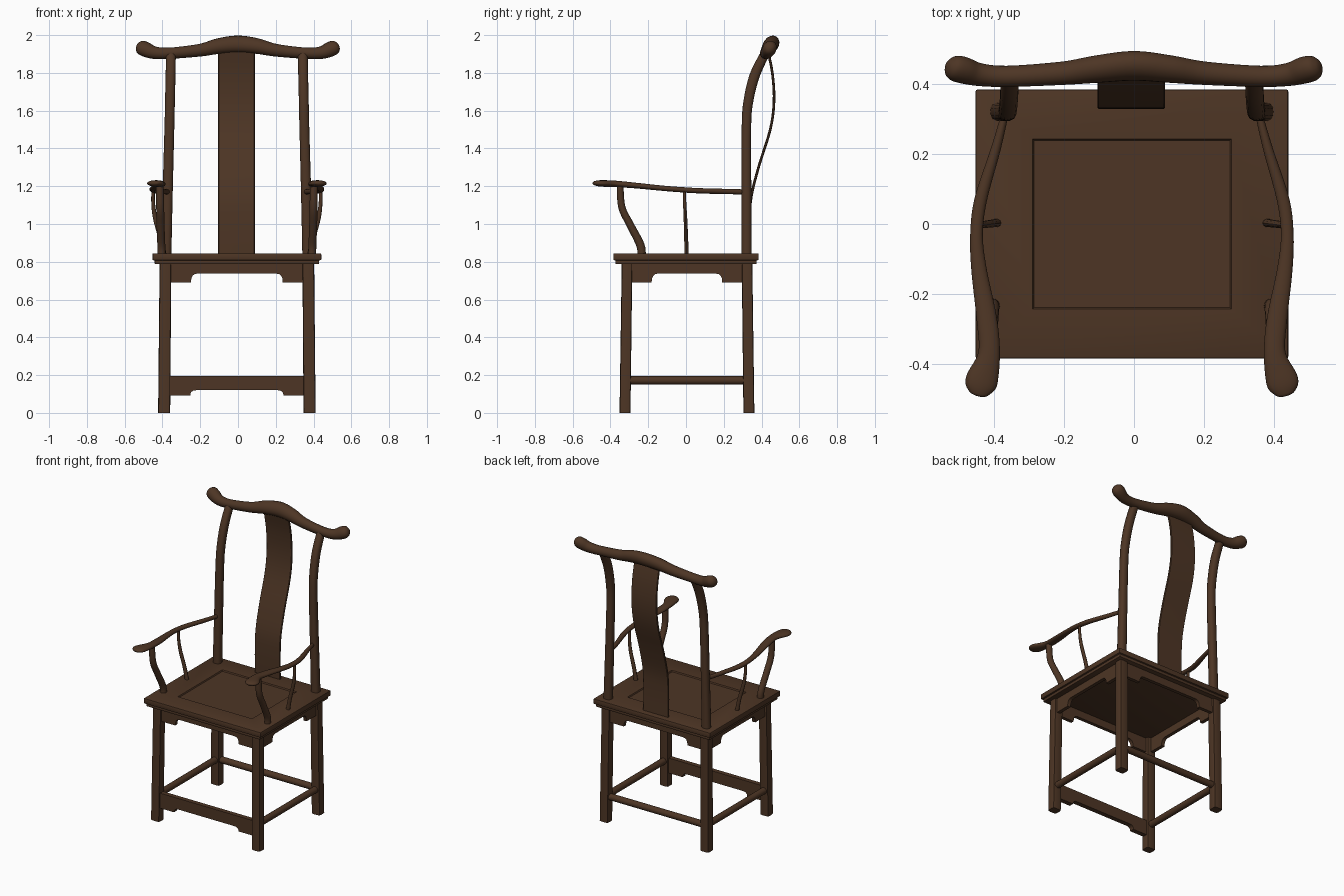
import bpy, bmesh, math
from mathutils import Vector

if "Cube" in bpy.data.objects:
    bpy.data.objects.remove(bpy.data.objects["Cube"])

CX = -0.006  # symmetry plane of the chair body

wood = bpy.data.materials.new("dark brown wood")
wood.diffuse_color = (0.075, 0.036, 0.018, 1)
wood.use_nodes = True
wood.node_tree.nodes["Principled BSDF"].inputs["Base Color"].default_value = wood.diffuse_color


def finish(name, bm, angle=35):
    bmesh.ops.recalc_face_normals(bm, faces=bm.faces)
    me = bpy.data.meshes.new(name)
    bm.to_mesh(me)
    bm.free()
    ob = bpy.data.objects.new(name, me)
    bpy.context.collection.objects.link(ob)
    me.materials.append(wood)
    bpy.ops.object.select_all(action='DESELECT')
    ob.select_set(True)
    bpy.context.view_layer.objects.active = ob
    bpy.ops.object.shade_smooth_by_angle(angle=math.radians(angle))
    return ob


def spline(keys, steps):
    """Catmull-Rom through tuples of (x, y, z, radius_u, radius_v)."""
    if steps == 1:
        return keys
    out = []
    for i in range(len(keys) - 1):
        quad = (keys[max(i - 1, 0)], keys[i], keys[i + 1], keys[min(i + 2, len(keys) - 1)])
        for s in range(steps):
            t = s / steps
            out.append(tuple(0.5 * (2 * b + (c - a) * t + (2 * a - 5 * b + 4 * c - d) * t * t
                                    + (3 * b - a - 3 * c + d) * t ** 3)
                             for a, b, c, d in zip(*quad)))
    return out + [keys[-1]]


def sweep(name, keys, ref, power=2, steps=5, sides=16, angle=40):
    """Sweep a superellipse section along a path; radius_u lies along ref."""
    pts = spline(keys, steps)
    pos = [Vector(p[:3]) for p in pts]
    bm = bmesh.new()
    rings = []
    for i, p in enumerate(pts):
        t = (pos[min(i + 1, len(pos) - 1)] - pos[max(i - 1, 0)]).normalized()
        u = Vector(ref)
        u = (u - t * u.dot(t)).normalized()
        v = t.cross(u)
        ring = []
        for k in range(sides):
            a = 2 * math.pi * k / sides
            c, s = math.cos(a), math.sin(a)
            r = (abs(c) ** power + abs(s) ** power) ** (-1 / power)
            ring.append(bm.verts.new(pos[i] + u * (r * c * p[3]) + v * (r * s * p[4])))
        rings.append(ring)
    for r0, r1 in zip(rings, rings[1:]):
        for k in range(sides):
            j = (k + 1) % sides
            bm.faces.new((r0[k], r0[j], r1[j], r1[k]))
    bm.faces.new(rings[0])
    bm.faces.new(rings[-1])
    return finish(name, bm, angle)


def pair(name, keys, ref, **kw):
    """Left and right copies; x is measured from the symmetry plane."""
    for label, s in (("left", -1), ("right", 1)):
        sweep(f"{label}_{name}", [(CX + s * k[0],) + tuple(k[1:]) for k in keys], ref, **kw)


def box(name, x, y, z0, z1, bevel):
    bm = bmesh.new()
    bmesh.ops.create_cube(bm, size=1)
    for v in bm.verts:
        v.co = (CX + v.co.x * 2 * x, v.co.y * 2 * y, z0 + (v.co.z + 0.5) * (z1 - z0))
    bmesh.ops.bevel(bm, geom=bm.edges[:], offset=bevel, segments=2, affect='EDGES', profile=0.5)
    return bm


def board(name, half, place, thick):
    """Extrude a mirrored outline (s, z); place maps (s, depth, z) to space."""
    outline = half + [(-s, z) for s, z in reversed(half)]
    bm = bmesh.new()
    face = bm.faces.new([bm.verts.new(place(s, -thick / 2, z)) for s, z in outline])
    shift = Vector(place(0, thick / 2, 0)) - Vector(place(0, -thick / 2, 0))
    ext = bmesh.ops.extrude_face_region(bm, geom=[face])
    bmesh.ops.translate(bm, vec=shift, verts=[g for g in ext['geom'] if isinstance(g, bmesh.types.BMVert)])
    return finish(name, bm, 30)


# Seat slab with a sunken centre panel
bm = box("seat", 0.447, 0.3845, 0.808, 0.845, 0.006)
top = max(bm.faces, key=lambda f: f.calc_center_median().z)
for x, y, dz in ((0.284, 0.243, 0), (0.280, 0.239, -0.008)):
    bmesh.ops.inset_region(bm, faces=[top], thickness=0.002)
    for v in top.verts:
        v.co = (CX + math.copysign(x, v.co.x - CX), math.copysign(y, v.co.y), 0.845 + dz)
finish("seat", bm, 30)
finish("seat_moulding", box("seat_moulding", 0.436, 0.374, 0.788, 0.81, 0.005), 30)

# Legs, splayed slightly outward
pair("front_leg", [(0.385, -0.323, 0, 0.032, 0.029), (0.378, -0.312, 0.80, 0.031, 0.028)],
     (1, 0, 0), power=7, steps=1)
pair("back_leg", [(0.385, 0.333, 0, 0.032, 0.029), (0.378, 0.323, 0.80, 0.031, 0.028)],
     (1, 0, 0), power=7, steps=1)

# Back posts bending rearward to the top rail
pair("back_post", [(0.376, 0.321, 0.82, 0.029, 0.027), (0.367, 0.320, 1.15, 0.027, 0.026),
                   (0.357, 0.320, 1.52, 0.026, 0.025), (0.354, 0.332, 1.66, 0.026, 0.026),
                   (0.351, 0.365, 1.79, 0.026, 0.027), (0.349, 0.420, 1.905, 0.026, 0.024)],
     (1, 0, 0), power=2.6)

# Top rail: humped centre, upturned rounded ends
half = [(0, 0.452, 1.952, 0.048, 0.040), (0.10, 0.443, 1.942, 0.043, 0.038),
        (0.20, 0.431, 1.920, 0.034, 0.034), (0.36, 0.422, 1.904, 0.030, 0.031),
        (0.44, 0.427, 1.907, 0.034, 0.033), (0.488, 0.440, 1.925, 0.041, 0.037),
        (0.515, 0.447, 1.938, 0.037, 0.033), (0.529, 0.451, 1.945, 0.020, 0.019),
        (0.533, 0.452, 1.947, 0.004, 0.004)]
sweep("top_rail", [(-k[0] - 0.002,) + k[1:] for k in reversed(half[1:])] + half,
      (0, 0.55, 0.83), angle=60)

# Curved back splat
sweep("back_splat", [(-0.008, 0.338, 0.83, 0.097, 0.007), (-0.008, 0.336, 1.0, 0.097, 0.007),
                     (-0.008, 0.345, 1.14, 0.097, 0.007), (-0.008, 0.384, 1.30, 0.097, 0.007),
                     (-0.008, 0.446, 1.50, 0.097, 0.007), (-0.008, 0.466, 1.65, 0.097, 0.007),
                     (-0.008, 0.457, 1.80, 0.097, 0.007), (-0.008, 0.430, 1.93, 0.097, 0.007)],
      (1, 0, 0), power=20, angle=30)

# Serpentine arms, flattened and widening to the front
pair("arm", [(0.440, -0.492, 1.216, 0.008, 0.004), (0.438, -0.484, 1.216, 0.028, 0.011),
             (0.430, -0.45, 1.215, 0.046, 0.017), (0.408, -0.37, 1.212, 0.031, 0.017),
             (0.415, -0.27, 1.204, 0.029, 0.015), (0.437, -0.13, 1.190, 0.022, 0.014),
             (0.444, -0.03, 1.182, 0.018, 0.014), (0.432, 0.07, 1.176, 0.018, 0.014),
             (0.389, 0.214, 1.172, 0.014, 0.014), (0.360, 0.325, 1.170, 0.010, 0.013)],
     (1, 0, 0), angle=60)

# Curved arm posts and slim spindles
pair("arm_post", [(0.398, -0.235, 0.83, 0.021, 0.022), (0.400, -0.242, 0.89, 0.021, 0.022),
                  (0.404, -0.295, 0.995, 0.021, 0.020), (0.406, -0.340, 1.09, 0.021, 0.019),
                  (0.408, -0.349, 1.21, 0.020, 0.018)], (1, 0, 0))
pair("arm_spindle", [(0.385, 0.003, 0.83, 0.014, 0.012), (0.402, 0.001, 0.92, 0.013, 0.011),
                     (0.432, -0.003, 1.03, 0.012, 0.010), (0.443, -0.007, 1.11, 0.010, 0.009),
                     (0.443, -0.009, 1.185, 0.009, 0.008)], (1, 0, 0), sides=10)


# Aprons with stepped brackets under the seat, and the shaped foot board
def bracket(reach, z_top, z_mid, z_low):
    d = z_mid - z_low
    return [(reach + 0.015, z_top), (reach + 0.015, z_low), (reach - 0.105, z_low),
            (reach - 0.107, z_low + d * 0.45), (reach - 0.113, z_low + d * 0.75),
            (reach - 0.123, z_low + d * 0.94), (reach - 0.136, z_mid)]


for label, y in (("front", -0.318), ("back", 0.328)):
    board(f"{label}_apron", bracket(0.348, 0.795, 0.737, 0.69), lambda s, d, z: (CX + s, y + d, z), 0.024)
for label, x in (("left", CX - 0.384), ("right", CX + 0.384)):
    board(f"{label}_apron", bracket(0.292, 0.795, 0.737, 0.69), lambda s, d, z: (x + d, 0.005 + s, z), 0.024)
board("front_foot_board", bracket(0.352, 0.196, 0.12, 0.092),
      lambda s, d, z: (CX + s, -0.322 + d, z), 0.032)

# Round side and back stretchers
pair("side_stretcher", [(0.383, -0.32, 0.172, 0.022, 0.022), (0.383, 0.33, 0.172, 0.022, 0.022)],
     (1, 0, 0), steps=1)
sweep("back_stretcher", [(CX - 0.38, 0.331, 0.172, 0.022, 0.022), (CX + 0.38, 0.331, 0.172, 0.022, 0.022)],
      (0, 0, 1), steps=1)
